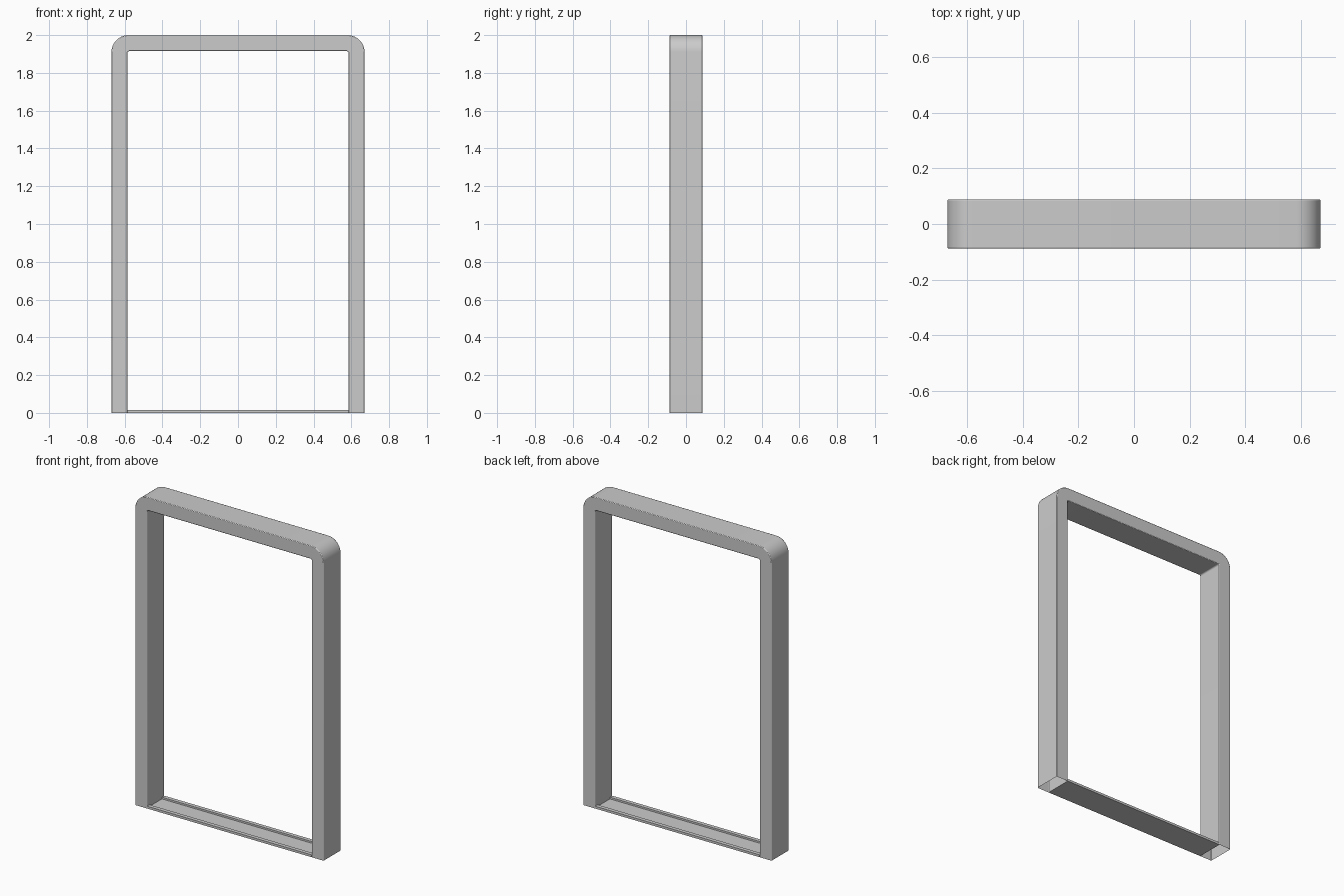
import bpy, bmesh
from math import sin, cos, pi

if "Cube" in bpy.data.objects:
    bpy.data.objects.remove(bpy.data.objects["Cube"])

HALF_W, HEIGHT, HALF_D, THICK = 0.67, 2.0, 0.088, 0.085
OUTER_R, INNER_R, STEPS = 0.09, 0.01, 10

grey = bpy.data.materials.new("frame grey")
grey.use_nodes = True
grey.diffuse_color = (0.6, 0.6, 0.6, 1)
grey.node_tree.nodes["Principled BSDF"].inputs["Base Color"].default_value = (0.6, 0.6, 0.6, 1)


def arch(half, top, radius):
    """Arch outline from the foot at -x over the top to the foot at +x."""
    arc = [(half - radius + radius * sin(a), top - radius + radius * cos(a))
           for a in (i * pi / 2 / STEPS for i in range(STEPS + 1))]
    right = arc + [(half, 0)]
    return [(-x, z) for x, z in reversed(right)] + right


def finish(name, bm):
    bmesh.ops.recalc_face_normals(bm, faces=bm.faces)
    mesh = bpy.data.meshes.new(name)
    bm.to_mesh(mesh)
    bm.free()
    mesh.materials.append(grey)
    obj = bpy.data.objects.new(name, mesh)
    bpy.context.collection.objects.link(obj)
    bpy.ops.object.select_all(action='DESELECT')
    obj.select_set(True)
    bpy.context.view_layer.objects.active = obj
    bpy.ops.object.shade_smooth_by_angle(angle=0.6)
    return obj


# Arched frame: hollow box section swept over both posts and the head
bm = bmesh.new()
outer = arch(HALF_W, HEIGHT, OUTER_R)
inner = arch(HALF_W - THICK, HEIGHT - THICK, INNER_R)
section = [(outer, -HALF_D), (outer, HALF_D), (inner, HALF_D), (inner, -HALF_D)]
rails = [[bm.verts.new((x, y, z)) for x, z in line] for line, y in section]
for a, b in zip(rails, rails[1:] + rails[:1]):
    for i in range(len(a) - 1):
        bm.faces.new((a[i], a[i + 1], b[i + 1], b[i]))
frame = finish("door_frame", bm)
bevel = frame.modifiers.new("soft edges", 'BEVEL')
bevel.width, bevel.segments = 0.004, 2
bevel.limit_method, bevel.angle_limit = 'ANGLE', 1.0

# Threshold: shallow channel with a raised lip along front and back
bm = bmesh.new()
lip, rise, floor = 0.025, 0.015, 0.004
half = [(HALF_D, 0), (HALF_D, rise), (HALF_D - lip, rise), (HALF_D - lip, floor)]
profile = half + [(-y, z) for y, z in reversed(half)]
end = HALF_W - THICK
face = bm.faces.new([bm.verts.new((-end, y, z)) for y, z in profile])
new = bmesh.ops.extrude_face_region(bm, geom=[face])["geom"]
bmesh.ops.translate(bm, vec=(2 * end, 0, 0),
                    verts=[v for v in new if isinstance(v, bmesh.types.BMVert)])
finish("threshold", bm)
